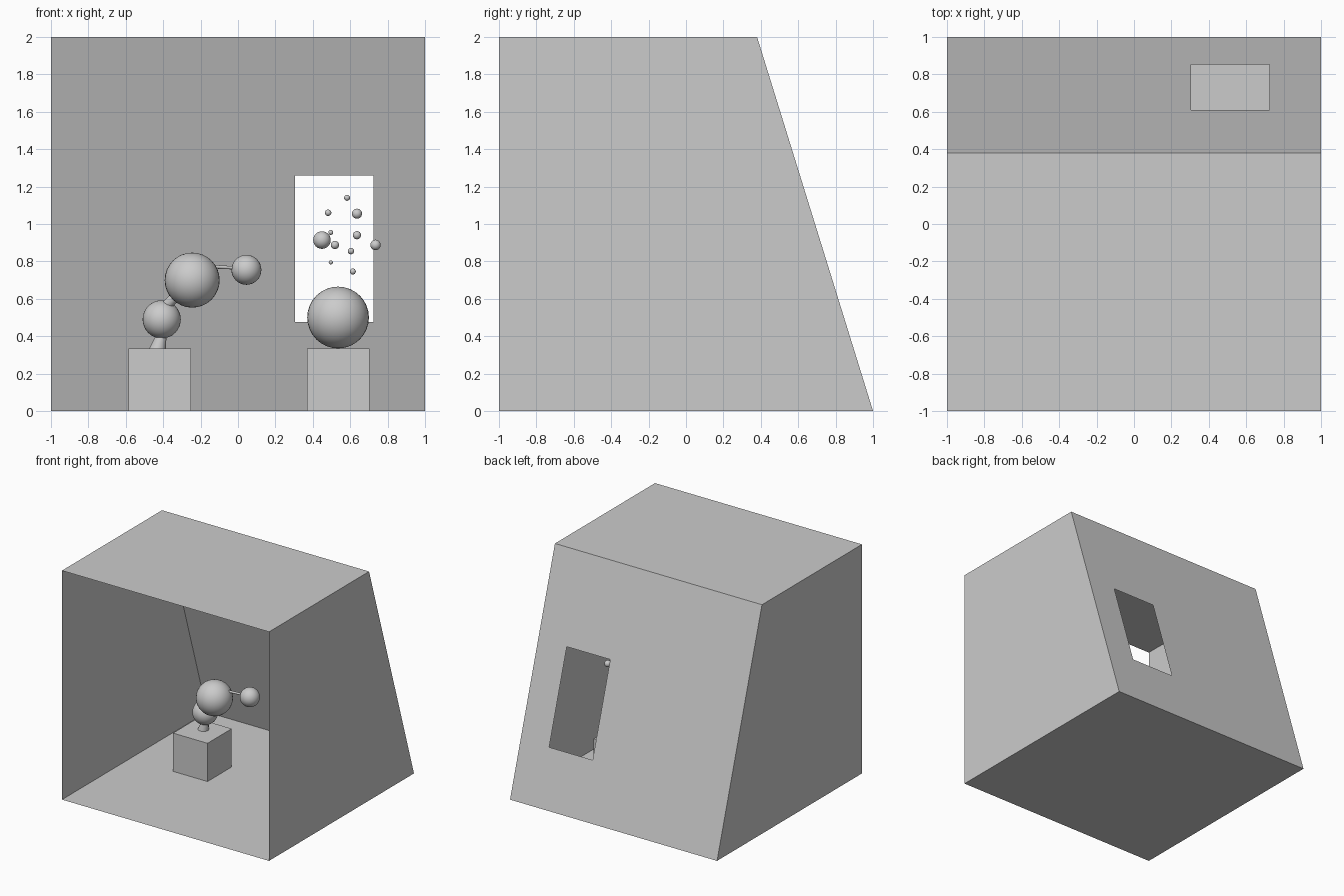
import bpy, bmesh
from mathutils import Vector

if "Cube" in bpy.data.objects:
    bpy.data.objects.remove(bpy.data.objects["Cube"])

SLOPE = 0.31  # back wall leans forward as it rises


def mesh_object(name, bm, smooth=False):
    me = bpy.data.meshes.new(name)
    bm.to_mesh(me)
    bm.free()
    for p in me.polygons:
        p.use_smooth = smooth
    ob = bpy.data.objects.new(name, me)
    bpy.context.collection.objects.link(ob)
    return ob


def panel(name, pts):
    bm = bmesh.new()
    bm.faces.new([bm.verts.new(p) for p in pts])
    mesh_object(name, bm)


def ball(name, loc, r, seg=32):
    bpy.ops.mesh.primitive_uv_sphere_add(segments=seg, ring_count=seg // 2, radius=r, location=loc)
    bpy.context.object.name = name
    bpy.ops.object.shade_smooth()


def rod(name, a, b, r1, r2):
    a, b = Vector(a), Vector(b)
    d = b - a
    bpy.ops.mesh.primitive_cone_add(vertices=24, radius1=r1, radius2=r2, depth=d.length,
                                    location=(a + b) / 2,
                                    rotation=d.to_track_quat('Z', 'Y').to_euler())
    bpy.context.object.name = name
    bpy.ops.object.shade_smooth_by_angle()


def cube(name, x):
    bpy.ops.mesh.primitive_cube_add(size=0.334, location=(x, 0.105, 0.167))
    bpy.context.object.name = name


# Room shell: thin panels, open at the front
top_y = 1 - 2 * SLOPE
panel("floor", [(-1, -1, 0), (-1, 1, 0), (1, 1, 0), (1, -1, 0)])
panel("ceiling", [(-1, -1, 2), (1, -1, 2), (1, top_y, 2), (-1, top_y, 2)])
panel("left_wall", [(-1, -1, 0), (-1, -1, 2), (-1, top_y, 2), (-1, 1, 0)])
panel("right_wall", [(1, -1, 0), (1, 1, 0), (1, top_y, 2), (1, -1, 2)])

# Sloping back wall with a window opening
bm = bmesh.new()
xs, zs = (-1, 0.305, 0.725, 1), (0, 0.475, 1.26, 2)
grid = [[bm.verts.new((x, 1 - SLOPE * z, z)) for x in xs] for z in zs]
for j in range(3):
    for i in range(3):
        if (i, j) != (1, 1):
            bm.faces.new((grid[j][i], grid[j + 1][i], grid[j + 1][i + 1], grid[j][i + 1]))
mesh_object("back_wall", bm)

# Pedestals
cube("left_pedestal", -0.418)
cube("right_pedestal", 0.535)

# Jointed arm on the left pedestal
ball("lower_joint", (-0.408, 0.13, 0.49), 0.102)
ball("middle_joint", (-0.245, 0.025, 0.70), 0.147)
ball("end_joint", (0.045, 0.10, 0.755), 0.08)
rod("base_link", (-0.43, 0.135, 0.325), (-0.39, 0.13, 0.48), 0.045, 0.012)
rod("middle_link", (-0.385, 0.11, 0.56), (-0.27, 0.04, 0.68), 0.03, 0.02)
rod("end_link", (-0.245, 0.04, 0.778), (0.045, 0.10, 0.762), 0.011, 0.008)

# Large ball with small floating droplets above it
ball("large_ball", (0.535, 0.105, 0.50), 0.165)
droplets = [
    (0.583, 0.10, 1.14, 0.016), (0.482, 0.10, 1.06, 0.017), (0.636, 0.10, 1.055, 0.027),
    (0.449, 0.10, 0.914, 0.047), (0.496, 0.14, 0.955, 0.013), (0.518, 0.10, 0.888, 0.022),
    (0.636, 0.10, 0.94, 0.022), (0.604, 0.10, 0.855, 0.017), (0.735, 0.03, 0.888, 0.028),
    (0.496, 0.10, 0.795, 0.011), (0.614, 0.10, 0.746, 0.016)]
for n, (x, y, z, r) in enumerate(droplets):
    ball(f"droplet_{n + 1}", (x, y, z), r, 24)
